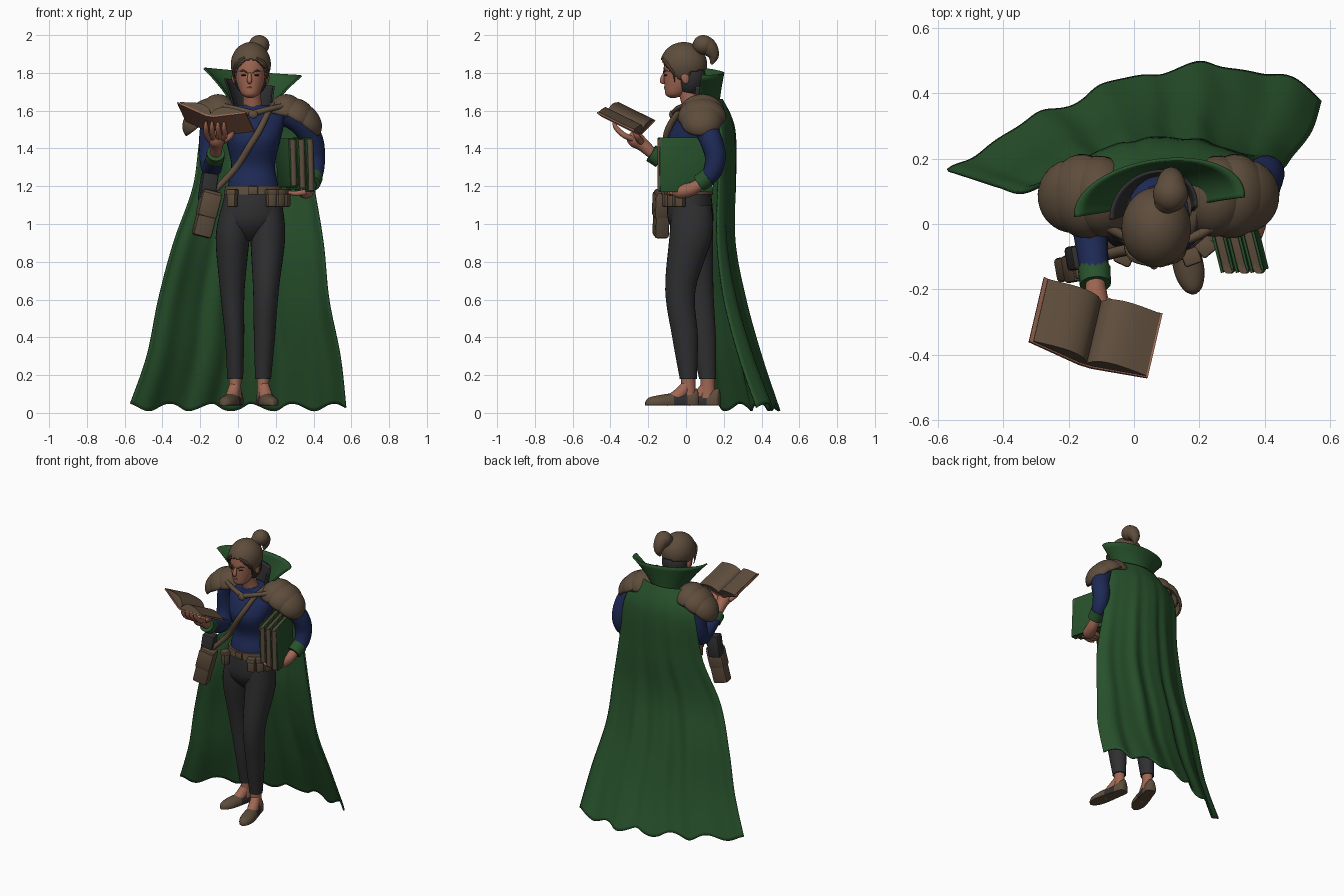
import bpy, bmesh, math
from mathutils import Vector, Matrix, Euler

def mat(name, r, g, b):
    m = bpy.data.materials.new(name)
    m.diffuse_color = (r, g, b, 1)
    return m

GREEN = mat("cape green", .021, .084, .025)
BLUE = mat("tunic blue", .013, .023, .092)
BROWN = mat("leather brown", .11, .073, .045)
SKIN = mat("skin", .35, .135, .085)
GREY = mat("dark grey cloth", .029, .029, .031)
COVER = mat("red brown cover", .31, .13, .082)
BLACK = mat("black", .01, .01, .012)
CX = .08  # body centre line

def finish(name, bm, mats, rule=None, solid=0):
    me = bpy.data.meshes.new(name)
    bmesh.ops.recalc_face_normals(bm, faces=bm.faces)
    if rule:
        for f in bm.faces:
            f.material_index = rule(f.calc_center_median())
    bm.to_mesh(me)
    bm.free()
    ob = bpy.data.objects.new(name, me)
    bpy.context.collection.objects.link(ob)
    for m in (mats if isinstance(mats, list) else [mats]):
        me.materials.append(m)
    if solid:
        s = ob.modifiers.new("thickness", 'SOLIDIFY')
        s.thickness, s.offset = solid, 0
    return ob

def spline(keys, k=5):
    """Catmull-Rom through tuples"""
    out, n = [], len(keys)
    for i in range(n - 1):
        p = [keys[max(i - 1, 0)], keys[i], keys[i + 1], keys[min(i + 2, n - 1)]]
        for j in range(k):
            t = j / k
            out.append(tuple(.5 * (2 * b + (c - a) * t + (2 * a - 5 * b + 4 * c - d) * t * t
                       + (3 * b - a - 3 * c + d) * t ** 3) for a, b, c, d in zip(*p)))
    return out + [tuple(keys[-1])]

def skin(name, rings, mats, closed=True, rule=None, solid=0):
    bm = bmesh.new()
    vs = [[bm.verts.new(p) for p in r] for r in rings]
    n = len(vs[0])
    for a, b in zip(vs, vs[1:]):
        for i in range(n if closed else n - 1):
            j = (i + 1) % n
            bm.faces.new((a[i], a[j], b[j], b[i]))
    if closed:
        bm.faces.new(vs[0])
        bm.faces.new(vs[-1])
    return finish(name, bm, mats, rule, solid)

def loft(name, keys, m, n=28, k=5):
    """Stack of ellipses: x, y, z, rx, ry"""
    return skin(name, [[(x + rx * math.cos(2 * math.pi * i / n), y + ry * math.sin(2 * math.pi * i / n), z)
                        for i in range(n)] for x, y, z, rx, ry in spline(keys, k)], m)

def tube(name, keys, m, n=16, k=5):
    """Round tube: x, y, z, radius"""
    pts = spline(keys, k)
    P = [Vector(p[:3]) for p in pts]
    nor, rings = None, []
    for i, p in enumerate(P):
        t = (P[min(i + 1, len(P) - 1)] - P[max(i - 1, 0)]).normalized()
        nor = t.orthogonal() if nor is None else nor - t * nor.dot(t)
        nor.normalize()
        b = t.cross(nor)
        rings.append([p + max(pts[i][3], .001) * (nor * math.cos(a) + b * math.sin(a))
                      for a in (2 * math.pi * j / n for j in range(n))])
    return skin(name, rings, m)

def place(loc, rot=(0, 0, 0), size=(1, 1, 1)):
    return Matrix.LocRotScale(Vector(loc), Euler([math.radians(a) for a in rot]), Vector(size))

def box(name, loc, size, m, rot=(0, 0, 0), bevel=.005):
    bm = bmesh.new()
    bmesh.ops.create_cube(bm, size=1, matrix=place((0, 0, 0), size=size))
    bmesh.ops.bevel(bm, geom=bm.edges[:], offset=bevel, segments=2, affect='EDGES', profile=.5)
    bm.transform(place(loc, rot))
    return finish(name, bm, m)

def ball(name, loc, size, m, rot=(0, 0, 0), cut=None, solid=0, seg=28):
    bm = bmesh.new()
    bmesh.ops.create_uvsphere(bm, u_segments=seg, v_segments=seg * 2 // 3, radius=1)
    if cut == 'dome':
        bmesh.ops.delete(bm, geom=[f for f in bm.faces if f.calc_center_median().z < -.02], context='FACES')
    bm.transform(place(loc, rot, size))
    if callable(cut):
        bmesh.ops.delete(bm, geom=[f for f in bm.faces if cut(f.calc_center_median())], context='FACES')
    return finish(name, bm, m, solid=solid)

# Cape: z, left x, right x, left y, right y, bulge
rows = spline([(1.66, -.10, .27, .12, .12, .07), (1.5, -.19, .35, .17, .18, .08), (1.2, -.235, .40, .14, .17, .10),
               (.9, -.34, .45, .085, .17, .11), (.6, -.42, .48, .10, .21, .125), (.3, -.48, .54, .12, .29, .14),
               (.03, -.57, .57, .15, .385, .15)], 8)
sheet = []
for z, xl, xr, yl, yr, bulge in rows:
    v, row = (1.66 - z) / 1.63, []
    for i in range(81):
        u = i / 80
        f = math.sin(u * 2 * math.pi * 4.3 + 1.2 + .8 * v) + .4 * math.sin(u * 47 + 2 * v)
        row.append((xl + (xr - xl) * u + .008 * v * math.sin(u * 40) * math.sin(math.pi * u),
                    yl + (yr - yl) * u + bulge * math.sin(math.pi * u) ** .8
                    + .04 * v * v * math.sin(math.pi * u * u) + .011 * min(1, 1.6 * v) * f,
                    z + .02 * v ** 6 * math.sin(u * 2 * math.pi * 5.2 + 2)))
    sheet.append(row)
skin("cape", sheet, GREEN, closed=False, solid=.01)

# Flared collar and its dark lining, turned slightly
def collar(name, m, x0, y0, rx, ry, top, tilt, turn):
    rings = []
    for j in range(9):
        t = j / 8
        fl = t ** 1.4
        rings.append([(x0 + (CX - x0) * (1 - t) + (.10 + (rx - .10) * fl) * math.cos(a),
                       y0 + (.11 + (ry - .11) * fl) * math.sin(a) + turn * t * math.cos(a),
                       1.60 + (top - 1.60 - tilt * math.cos(a)) * t)
                      for a in (math.pi * (-.02 + 1.04 * i / 40) for i in range(41))])
    skin(name, rings, m, closed=False, solid=.01)
collar("cape_collar", GREEN, .078, .06, .258, .135, 1.805, .02, .03)
collar("collar_lining", GREY, .06, .04, .13, .12, 1.75, .02, .02)

# Body
loft("tunic", [(CX, .02, 1.16, .14, .11), (CX, .02, 1.22, .130, .10), (CX, .03, 1.31, .116, .092),
               (CX, .025, 1.43, .14, .125), (CX, .04, 1.51, .16, .115), (CX, .06, 1.58, .16, .09),
               (CX, .05, 1.63, .075, .07)], BLUE)
loft("neck", [(CX, .04, 1.6, .056, .056), (.075, .02, 1.66, .048, .05), (.07, .0, 1.74, .048, .052)], SKIN)
loft("hips", [(CX, .02, 1.19, .14, .11), (.075, .02, 1.1, .160, .12), (.068, .025, 1.02, .165, .12),
              (.065, .03, .96, .11, .095), (.065, .035, .91, .03, .05)], GREY)
loft("left_leg", [(.155, .03, 1.1, .08, .105), (.158, .025, .93, .092, .113), (.148, -.03, .65, .068, .08),
                  (.14, -.005, .4, .056, .068), (.133, .012, .18, .042, .045)], GREY)
loft("right_leg", [(-.005, .03, 1.1, .08, .105), (-.028, .035, .93, .09, .108), (-.03, .065, .65, .065, .08),
                   (-.018, .09, .4, .051, .068), (-.015, .115, .18, .042, .045)], GREY)

# Feet: low slippers with bare insteps
for side, x, y, hx, hy, tx, ty in (("left", .133, .012, .125, .065, .185, -.215),
                                   ("right", -.015, .115, .0, .18, -.075, -.085)):
    heel, toe = Vector((hx, hy, .04)), Vector((tx, ty, .04))
    d = (toe - heel).normalized()
    s = d.cross(Vector((0, 0, 1)))
    loft(side + "_ankle", [(x, y, .21, .034, .038), (x, y, .14, .032, .038), (x, y, .08, .034, .042)], SKIN, 20)
    tube(side + "_instep", [(x, y, .155, .028), tuple(heel + d * .11) [:2] + (.09, .036),
                            tuple(heel + d * .175)[:2] + (.062, .026)], SKIN, 14)
    rings = [[heel.lerp(toe, t) + s * w * math.cos(a) + Vector((0, 0, max(0, .25 + .75 * math.sin(a)) * h))
              for a in (2 * math.pi * i / 20 for i in range(20))]
             for t, w, h in spline([(0, .012, .07), (.05, .034, .09), (.3, .04, .068), (.55, .046, .062),
                                    (.78, .045, .052), (.94, .028, .04), (1, .006, .02)], 4)]
    skin(side + "_shoe", rings, [BROWN, GREY],
         rule=lambda c: int(.22 < (c - heel).dot(d) / (toe - heel).length < .5 and .044 < c.z < .1))

# Sleeves, cuffs and hands
tube("right_sleeve", [(-.10, .07, 1.59, .07), (-.14, .075, 1.5, .062), (-.15, .07, 1.38, .055),
                      (-.142, .03, 1.3, .054), (-.13, -.06, 1.32, .05), (-.12, -.15, 1.36, .043)], BLUE)
tube("right_cuff", [(-.122, -.135, 1.345, .05), (-.118, -.185, 1.375, .048)], GREEN)
tube("right_wrist", [(-.118, -.18, 1.375, .03), (-.115, -.23, 1.42, .036), (-.112, -.27, 1.45, .044),
                     (-.112, -.30, 1.475, .028)], SKIN)
for i in range(4):
    x = -.165 + i * .032
    tube("right_finger", [(x * .6 - .05, -.265, 1.445, .016), (x, -.325, 1.468, .015), (x - .005, -.37, 1.51, .013),
                          (x - .005, -.385, 1.545, .006)], SKIN, 10)
tube("right_thumb", [(-.09, -.24, 1.435, .019), (-.04, -.26, 1.465, .016), (-.025, -.28, 1.5, .009)], SKIN, 10)
tube("left_sleeve", [(.25, .07, 1.59, .07), (.33, .09, 1.54, .066), (.39, .13, 1.45, .06), (.405, .155, 1.36, .056),
                     (.405, .14, 1.28, .05), (.395, .10, 1.23, .042)], BLUE)
tube("left_cuff", [(.40, .12, 1.25, .05), (.39, .07, 1.215, .046)], GREEN)
tube("left_hand", [(.388, .08, 1.215, .03), (.375, .03, 1.185, .036), (.355, -.03, 1.172, .038),
                   (.34, -.07, 1.17, .02)], SKIN)
for i in range(4):
    y = .01 - i * .028
    tube("left_finger", [(.36, y, 1.17, .015), (.31, y - .01, 1.162, .014), (.265, y - .015, 1.168, .009)], SKIN, 10)

# Pauldrons of overlapping plates
for s in (-1, 1):
    for dx, y, z, size, tilt in ((.175, .085, 1.575, (.095, .12, .108), 12), (.225, .085, 1.56, (.105, .125, .10), 30),
                                 (.262, .085, 1.545, (.115, .108, .085), 42)):
        ball("pauldron_plate", (CX - .005 + s * dx, y, z), size, BROWN, (0, s * tilt, -s * 8), 'dome', .01)
    tube("pauldron_strap", [(CX + s * .16, -.01, 1.625, .015), (CX + s * .09, -.045, 1.61, .015),
                            (CX, -.065, 1.585, .018)], BROWN, 10)
ball("cape_clasp", (CX, -.075, 1.58), (.025, .014, .022), BROWN)

# Head, hair and face
loft("head", [(.065, -.07, 1.668, .015, .015), (.065, -.058, 1.685, .045, .05), (.065, -.037, 1.73, .067, .077),
              (.065, -.027, 1.78, .079, .09), (.065, -.02, 1.83, .086, .098), (.065, -.015, 1.89, .08, .09),
              (.065, -.015, 1.94, .035, .045)], SKIN)
ball("hair", (.068, -.012, 1.845), (.1, .118, .112), BROWN, solid=.012, seg=72,
     cut=lambda c: c.z < 1.868 - .95 * (c.y + .12) - .25 * abs(c.x - .068) or (c.y > .02 and c.z < 1.80 + .2 * c.y))
ball("nape_hair", (.069, .022, 1.775), (.088, .083, .1), GREY)
tube("bun", [(.09, .05, 1.92, .03), (.108, .085, 1.95, .046), (.113, .12, 1.935, .046), (.113, .145, 1.89, .03),
             (.11, .135, 1.845, .006)], BROWN)
ball("bun_top", (.112, .092, 1.948), (.054, .056, .052), BROWN)
tube("nose", [(.062, -.112, 1.80, .008), (.061, -.122, 1.775, .012), (.061, -.125, 1.755, .013),
              (.061, -.11, 1.745, .006)], SKIN, 12)
tube("mouth", [(.04, -.102, 1.72, .002), (.063, -.112, 1.722, .006), (.086, -.102, 1.72, .002)], COVER, 8)
for s in (-1, 1):
    ball("eye", (.064 + s * .034, -.107, 1.788), (.015, .007, .005), BLACK, (0, 0, s * 22), seg=12)
    tube("eyebrow", [(.064 + s * .014, -.119, 1.80, .003), (.064 + s * .036, -.113, 1.812, .005),
                     (.064 + s * .06, -.093, 1.808, .002)], BROWN, 8)
    ball("ear", (.066 + s * .088, -.005, 1.775), (.012, .022, .034), SKIN, (12, 0, 0), seg=16)
    tube("hair_strand", [(.066 + s * .03, -.12, 1.88, .008), (.066 + s * .072, -.102, 1.85, .011),
                         (.066 + s * .09, -.068, 1.80, .007), (.066 + s * .085, -.06, 1.75, .001)], BROWN, 8)

# Open book
M = place((-.125, -.335, 1.528), (-26, 8, -17))
def extrude(name, prof, half, m):
    skin(name, [[M @ Vector((x, y, z)) for x, z in prof] for y in (-half, half)], m)
extrude("open_book_cover", [(-.195, .048), (-.02, .0), (.02, .0), (.188, .048),
                            (.188, .04), (.02, -.01), (-.02, -.01), (-.195, .04)], .112, COVER)
for s in (-1, 1):
    arch = [(s * .182 * i / 12, .012 + .038 * i / 12 + .034 * math.sin(math.pi * (i / 12) ** .6)) for i in range(13)]
    extrude("open_book_pages", [(0, .001), *arch, (s * .182, .046), (s * .02, .001)], .108, BROWN)

# Three books under the arm: green boards, brown pages and rounded spines
for i in range(3):
    x, z, h = .258 + i * .046, 1.325 - .006 * i, .245 + .014 * i
    R = (0, -3, 14)
    box("carried_book_pages", (x, -.005, z), (.024, .265, h), BROWN, R, .002)
    for s in (-1, 1):
        box("carried_book_cover", (x + s * .016, -.005 + s * .004, z), (.009, .285, h + .016), GREEN, R, .002)
    tube("carried_book_spine", [(x + .037, -.135, z - h / 2, .017), (x + .031, -.135, z + h / 2, .017)], BROWN, 12)

# Belt, pouches, satchel and strap
loft("belt", [(CX, .02, 1.155, .155, .123), (CX, .02, 1.2, .148, .118)], BROWN, k=1)
box("belt_buckle", (CX, -.105, 1.178), (.05, .014, .045), BROWN)
for x, y, r in ((.175, -.1, 20), (.22, -.07, 40), (.25, -.03, 65), (-.03, -.1, -25)):
    box("belt_pouch", (x, y, 1.135), (.05, .045, .09), BROWN, (0, 0, r), .01)
    box("pouch_flap", (x, y, 1.168), (.056, .052, .032), BROWN, (0, 0, r), .008)
box("satchel", (-.165, -.13, 1.055), (.1, .075, .25), BROWN, (0, 14, 10), .012)
box("satchel_flap", (-.155, -.13, 1.10), (.106, .085, .13), BROWN, (0, 14, 10), .012)
box("dark_pouch", (-.158, -.10, 1.195), (.085, .075, .15), GREY, (0, 8, 10), .012)
tube("satchel_strap", [(.2, .06, 1.645, .016), (.165, -.03, 1.6, .016), (.115, -.095, 1.5, .018),
                       (.06, -.105, 1.41, .018), (-.01, -.08, 1.3, .018), (-.1, -.1, 1.2, .016),
                       (-.14, -.12, 1.16, .012)], BROWN, 10)

# Smooth shading with crisp edges
for ob in bpy.data.objects:
    ob.select_set(True)
    bpy.context.view_layer.objects.active = ob
bpy.ops.object.shade_smooth_by_angle(angle=math.radians(42))
